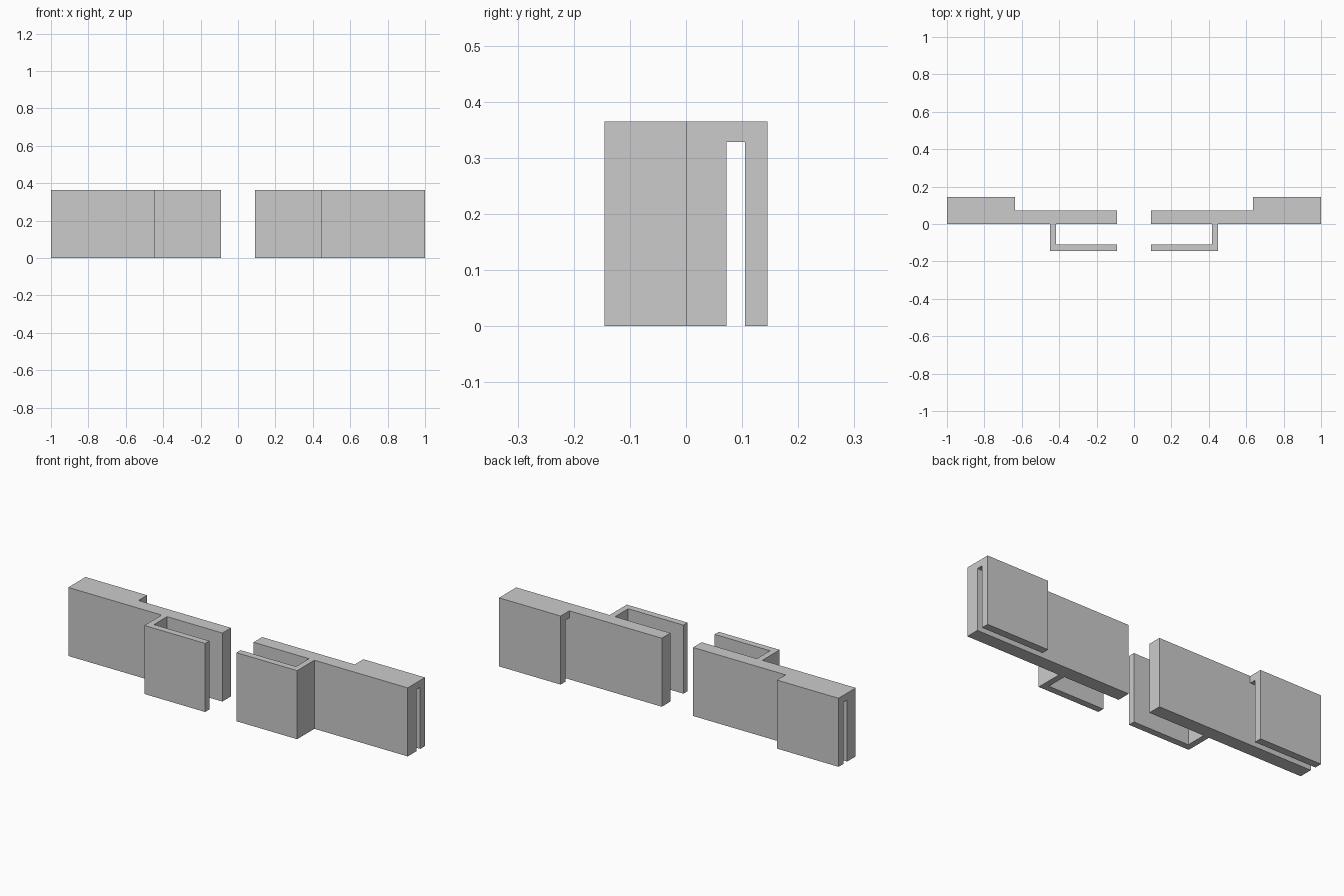
import bpy
import bmesh

if "Cube" in bpy.data.objects:
    bpy.data.objects.remove(bpy.data.objects["Cube"])

HEIGHT = 0.365
PLATE_BACK = 0.072


def extrude_outline(name, points, z0, z1):
    """Make a solid by extruding a top-view outline upward."""
    bm = bmesh.new()
    face = bm.faces.new([bm.verts.new((x, y, z0)) for x, y in points])
    result = bmesh.ops.extrude_face_region(bm, geom=[face])
    top = [g for g in result["geom"] if isinstance(g, bmesh.types.BMVert)]
    bmesh.ops.translate(bm, verts=top, vec=(0, 0, z1 - z0))
    bmesh.ops.recalc_face_normals(bm, faces=bm.faces)
    mesh = bpy.data.meshes.new(name)
    bm.to_mesh(mesh)
    bm.free()
    obj = bpy.data.objects.new(name, mesh)
    bpy.context.collection.objects.link(obj)
    return obj


# Bracket: long plate, thick outer end, and front channel with its web
outline = [
    (0.092, 0), (0.418, 0), (0.418, -0.11), (0.092, -0.11),
    (0.092, -0.145), (0.45, -0.145), (0.45, 0), (1.0, 0),
    (1.0, 0.145), (0.637, 0.145), (0.637, PLATE_BACK), (0.092, PLATE_BACK),
]
bracket = extrude_outline("clip_brackets", outline, 0, HEIGHT)

# Slot open at the bottom, turning the thick end into a hanging hook
slot = extrude_outline(
    "slot_cutter",
    [(0.55, PLATE_BACK), (1.1, PLATE_BACK), (1.1, 0.105), (0.55, 0.105)],
    -0.1, 0.328)
slot.hide_render = True

cut = bracket.modifiers.new("hook_slot", 'BOOLEAN')
cut.operation = 'DIFFERENCE'
cut.solver = 'EXACT'
cut.object = slot
bpy.context.view_layer.objects.active = bracket
bpy.ops.object.modifier_apply(modifier=cut.name)
bpy.data.objects.remove(slot, do_unlink=True)

# Matching left bracket
mirror = bracket.modifiers.new("left_bracket", 'MIRROR')
mirror.use_mirror_merge = False
